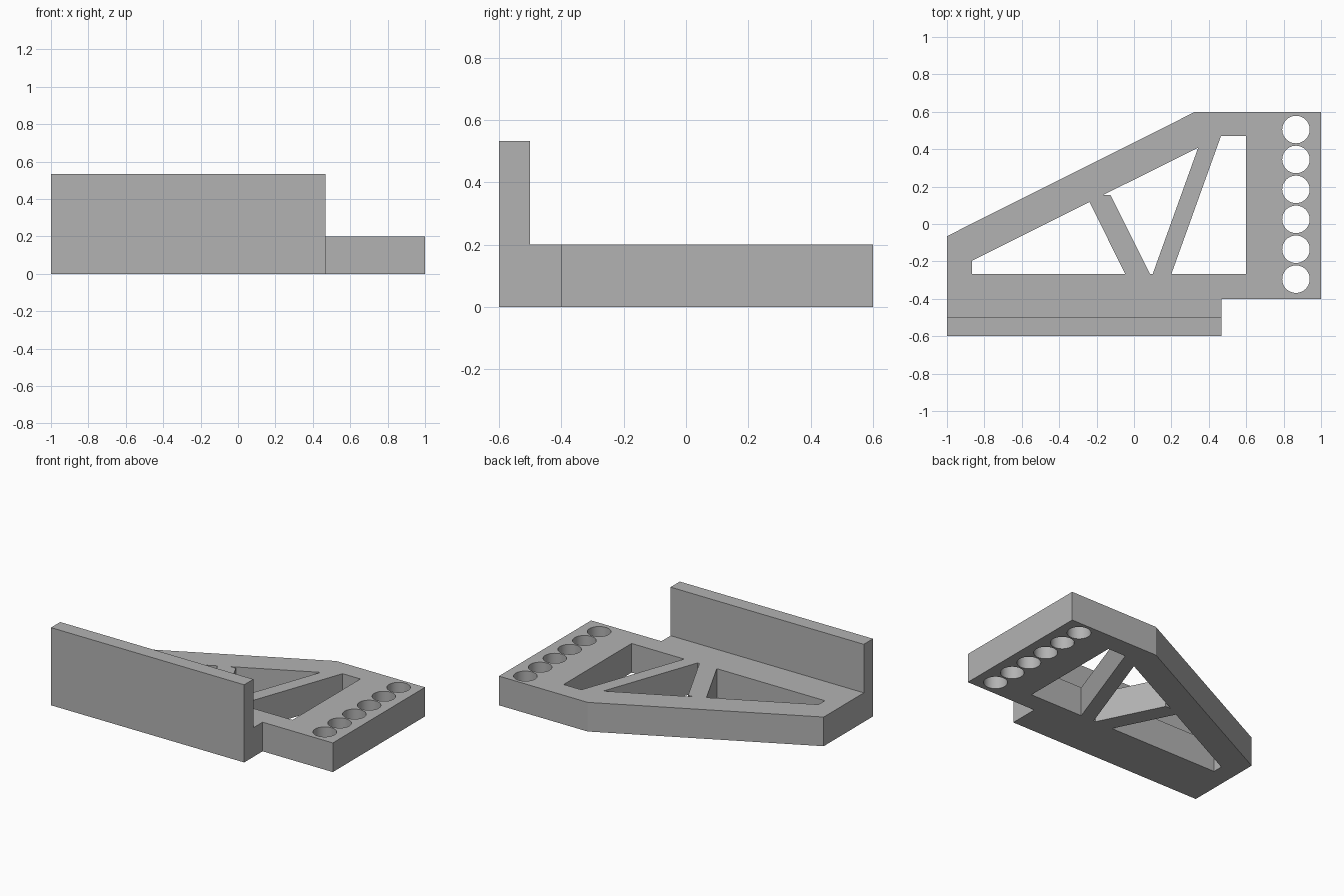
import bpy
import bmesh
import math

if "Cube" in bpy.data.objects:
    bpy.data.objects.remove(bpy.data.objects["Cube"], do_unlink=True)

PLATE_H, WALL_H = 0.2, 0.533
STEP_X = 0.467

grey = bpy.data.materials.new("plain grey")
grey.use_nodes = True
grey.diffuse_color = (0.45, 0.45, 0.45, 1)
grey.node_tree.nodes["Principled BSDF"].inputs["Base Color"].default_value = grey.diffuse_color


def prisms(name, outlines, z0, z1):
    """One object holding an upright prism for each outline."""
    bm = bmesh.new()
    for outline in outlines:
        base = bm.faces.new([bm.verts.new((x, y, z0)) for x, y in outline])
        top = bmesh.ops.extrude_face_region(bm, geom=[base])["geom"]
        verts = [v for v in top if isinstance(v, bmesh.types.BMVert)]
        bmesh.ops.translate(bm, vec=(0, 0, z1 - z0), verts=verts)
    bmesh.ops.recalc_face_normals(bm, faces=bm.faces)
    mesh = bpy.data.meshes.new(name)
    bm.to_mesh(mesh)
    bm.free()
    mesh.materials.append(grey)
    obj = bpy.data.objects.new(name, mesh)
    bpy.context.collection.objects.link(obj)
    return obj


def circle(cx, cy, r, n=48):
    return [(cx + r * math.cos(2 * math.pi * i / n),
             cy + r * math.sin(2 * math.pi * i / n)) for i in range(n)]


def boolean(target, tool, operation):
    """Apply a boolean and remove its helper."""
    mod = target.modifiers.new(operation.lower(), "BOOLEAN")
    mod.operation, mod.solver, mod.object = operation, "EXACT", tool
    tool.hide_render = True
    bpy.context.view_layer.objects.active = target
    bpy.ops.object.modifier_apply(modifier=mod.name)
    bpy.data.objects.remove(tool, do_unlink=True)


# Flat base plate with a sloping back edge and a stepped front corner
bracket = prisms("bracket_plate", [[
    (-1, -0.6), (STEP_X, -0.6), (STEP_X, -0.4), (1, -0.4),
    (1, 0.6), (0.327, 0.6), (-1, -0.065)]], 0, PLATE_H)

# Upright wall along the front edge
wall = prisms("front_wall", [[
    (-1, -0.6), (STEP_X, -0.6), (STEP_X, -0.5), (-1, -0.5)]], 0, WALL_H)
boolean(bracket, wall, "UNION")

# Truss windows, leaving two diagonal struts
windows = [
    [(-0.867, -0.267), (-0.047, -0.267), (-0.238, 0.118), (-0.867, -0.197)],
    [(0.085, -0.267), (0.1, -0.267), (0.343, 0.408), (-0.165, 0.155), (-0.125, 0.155)],
    [(0.2, -0.267), (0.6, -0.267), (0.6, 0.47), (0.465, 0.47)],
]

# Row of six through holes
holes = [circle(0.866, 0.505 - 0.16 * i, 0.0735) for i in range(6)]
boolean(bracket, prisms("cutter", windows + holes, -0.1, PLATE_H + 0.1), "DIFFERENCE")

# Round hole walls with sharp edges elsewhere
bpy.ops.object.select_all(action="DESELECT")
bracket.select_set(True)
bpy.context.view_layer.objects.active = bracket
bpy.ops.object.shade_smooth_by_angle(angle=math.radians(20))
